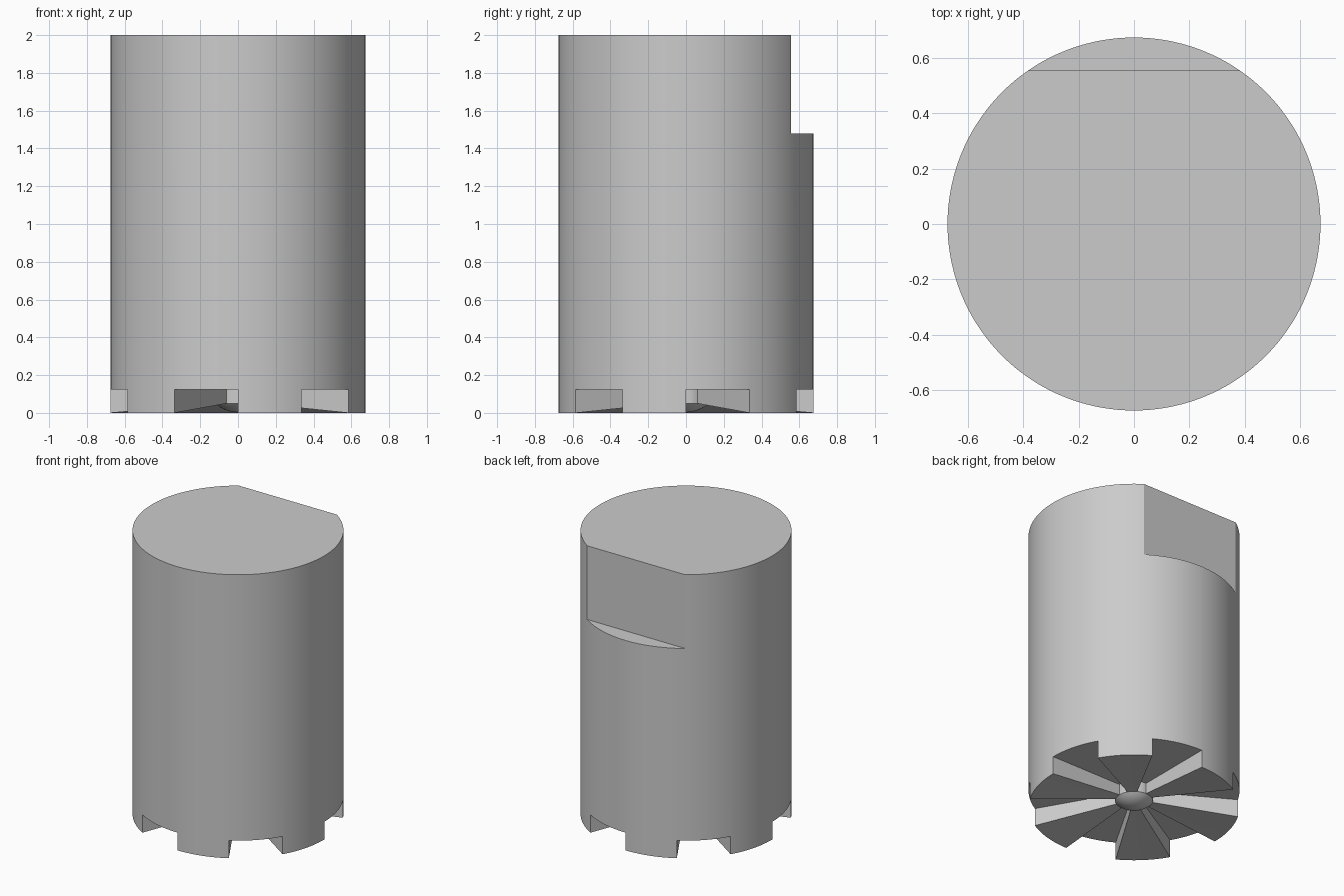
import bpy, bmesh, math

RADIUS, HEIGHT = 0.674, 2.0
HUB, HUB_Z = 0.12, 0.05        # hub radius and height of its rim
NOTCH_TOP = 0.125
SEGMENTS = 144

if "Cube" in bpy.data.objects:
    bpy.data.objects.remove(bpy.data.objects["Cube"], do_unlink=True)

steel = bpy.data.materials.new("plain grey")
steel.use_nodes = True
grey = (0.6, 0.6, 0.6, 1)
steel.diffuse_color = grey
steel.node_tree.nodes["Principled BSDF"].inputs["Base Color"].default_value = grey


def make_object(name, bm):
    bmesh.ops.remove_doubles(bm, verts=bm.verts, dist=1e-5)
    bmesh.ops.recalc_face_normals(bm, faces=bm.faces)
    mesh = bpy.data.meshes.new(name)
    bm.to_mesh(mesh)
    bm.free()
    obj = bpy.data.objects.new(name, mesh)
    bpy.context.collection.objects.link(obj)
    mesh.materials.append(steel)
    return obj


def revolve(name, profile):
    bm = bmesh.new()
    verts = [bm.verts.new((r, 0, z)) for r, z in profile]
    edges = [bm.edges.new(pair) for pair in zip(verts, verts[1:])]
    bmesh.ops.spin(bm, geom=verts + edges, cent=(0, 0, 0), axis=(0, 0, 1),
                   angle=math.tau, steps=SEGMENTS)
    return make_object(name, bm)


def extrude_outline(name, outline, low, high):
    bm = bmesh.new()
    face = bm.faces.new([bm.verts.new((x, y, low)) for x, y in outline])
    new = bmesh.ops.extrude_face_region(bm, geom=[face])["geom"]
    bmesh.ops.translate(bm, vec=(0, 0, high - low),
                        verts=[v for v in new if isinstance(v, bmesh.types.BMVert)])
    return make_object(name, bm)


def arc(radius, start, end, steps):
    angles = [math.radians(start + (end - start) * i / steps) for i in range(steps + 1)]
    return [(radius * math.cos(a), radius * math.sin(a)) for a in angles]


# Round body: domed hub, shallow hollow cone underneath, straight wall, flat top
dome_depth = 0.047
dome_radius = (HUB ** 2 + dome_depth ** 2) / (2 * dome_depth)
dome_centre = HUB_Z - dome_depth + dome_radius
sweep = math.asin(HUB / dome_radius)
profile = [(dome_radius * math.sin(sweep * i / 8),
            dome_centre - dome_radius * math.cos(sweep * i / 8)) for i in range(9)]
profile += [(RADIUS, 0), (RADIUS, HEIGHT), (0, HEIGHT)]
body = revolve("toothed_cylinder", profile)

# Six notches between the teeth, and the flat at the upper back
cutters = []
for k in range(6):
    start = 60 * k
    outline = arc(HUB + 0.0005, start, start + 30, 12) + arc(0.9, start + 30, start, 4)
    cutters.append(extrude_outline("notch_cutter", outline, -0.1, NOTCH_TOP))
cutters.append(extrude_outline(
    "flat_cutter", [(-1, 0.555), (1, 0.555), (1, 1), (-1, 1)], 1.48, 2.2))

bpy.ops.object.select_all(action="DESELECT")
body.select_set(True)
bpy.context.view_layer.objects.active = body
for cutter in cutters:
    cutter.hide_render = True
    mod = body.modifiers.new("cut", "BOOLEAN")
    mod.operation, mod.solver, mod.object = "DIFFERENCE", "EXACT", cutter
    bpy.ops.object.modifier_apply(modifier=mod.name)
    bpy.data.objects.remove(cutter, do_unlink=True)

bpy.ops.object.shade_smooth_by_angle(angle=math.radians(20))
